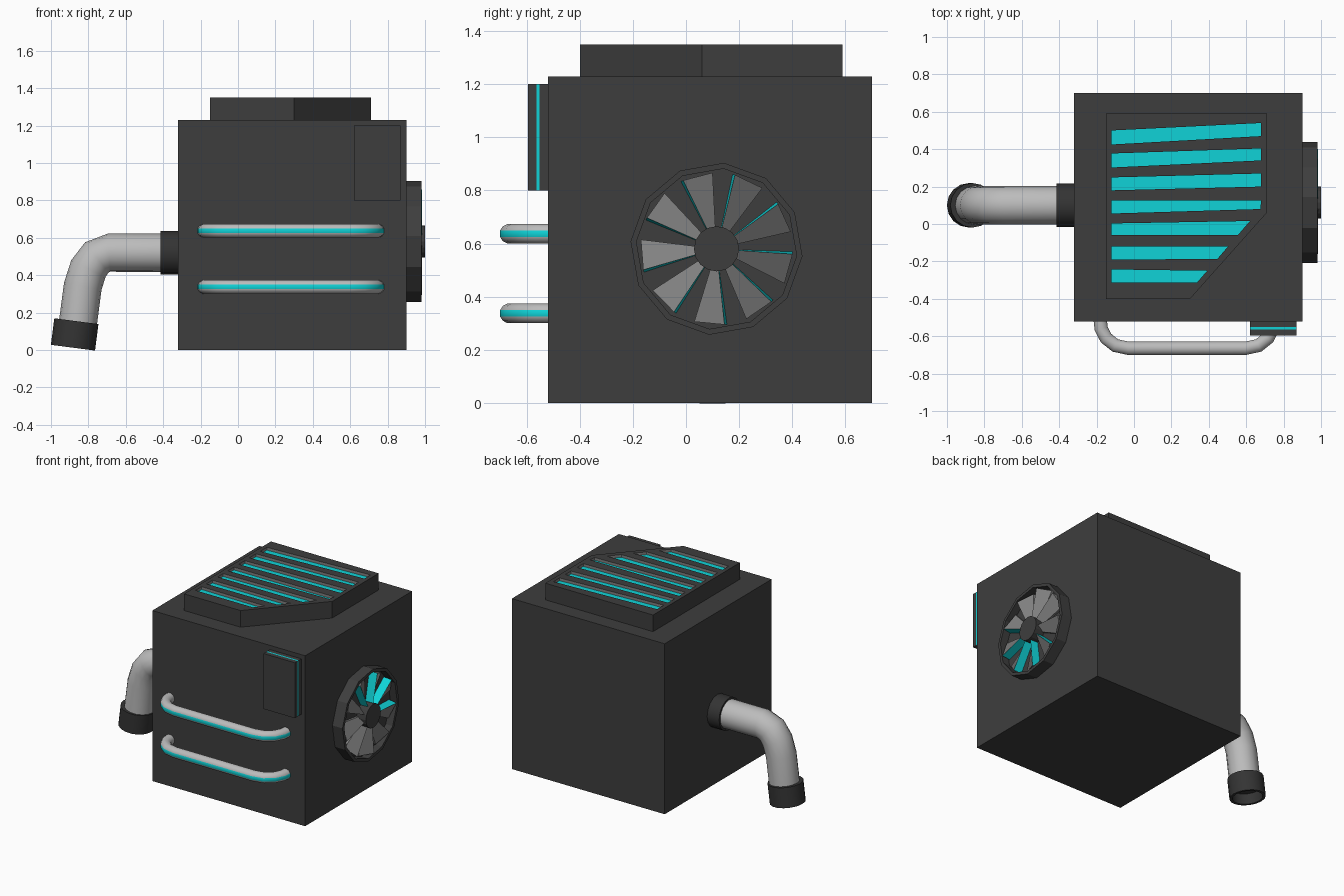
import bpy, bmesh, math
from mathutils import Vector

if "Cube" in bpy.data.objects:
    bpy.data.objects.remove(bpy.data.objects["Cube"])

X, Y, Z = Vector((1, 0, 0)), Vector((0, 1, 0)), Vector((0, 0, 1))


def material(name, r, g, b):
    m = bpy.data.materials.new(name)
    m.diffuse_color = (r, g, b, 1)
    m.use_nodes = True
    m.node_tree.nodes["Principled BSDF"].inputs["Base Color"].default_value = m.diffuse_color
    return m


DARK = material("dark_grey", 0.048, 0.048, 0.048)
COLLAR = material("charcoal", 0.034, 0.034, 0.034)
LIGHT = material("light_grey", 0.5, 0.5, 0.5)
MID = material("mid_grey", 0.22, 0.22, 0.22)
CYAN = material("cyan", 0.005, 0.65, 0.68)


def finish(name, bm, mats, smooth=False, recalc=True):
    bmesh.ops.remove_doubles(bm, verts=bm.verts, dist=1e-5)
    if recalc:
        bmesh.ops.recalc_face_normals(bm, faces=bm.faces)
    me = bpy.data.meshes.new(name)
    bm.to_mesh(me)
    bm.free()
    for m in mats:
        me.materials.append(m)
    ob = bpy.data.objects.new(name, me)
    bpy.context.collection.objects.link(ob)
    if smooth:
        bpy.ops.object.select_all(action='DESELECT')
        ob.select_set(True)
        bpy.context.view_layer.objects.active = ob
        bpy.ops.object.shade_smooth_by_angle(angle=math.radians(40))
    return ob


def box(name, lo, hi, mat):
    bm = bmesh.new()
    bmesh.ops.create_cube(bm, size=1)
    for v in bm.verts:
        v.co = [(a + b) / 2 + c * (b - a) for a, b, c in zip(lo, hi, v.co)]
    return finish(name, bm, [mat])


def skin(bm, rings):
    """Bridge consecutive closed rings of points; returns the last face of each band."""
    vs = [[bm.verts.new(p) for p in r] for r in rings]
    seam, n = [], len(rings[0])
    for a, b in zip(vs, vs[1:]):
        for i in range(n):
            j = (i + 1) % n
            f = bm.faces.new((a[i], a[j], b[j], b[i]))
        seam.append(f)
    return seam, vs


def lathe(name, profile, origin, axis, u, sides, mat, phase=0, smooth=False):
    axis = axis.normalized()
    v = axis.cross(u)
    rings = []
    for r, t in profile:
        r = max(r, 0.0005)
        rings.append([Vector(origin) + axis * t + r * (u * math.cos(a) + v * math.sin(a))
                      for a in (phase + math.tau * i / sides for i in range(sides))])
    bm = bmesh.new()
    skin(bm, rings)
    return finish(name, bm, [mat], smooth)


def sweep(name, path, normal, r, angles, mats, stripe=False):
    """Tube along a planar path; the last strip of faces may carry the second material."""
    path = [Vector(p) for p in path]
    rings = []
    for i, p in enumerate(path):
        t = (path[min(i + 1, len(path) - 1)] - path[max(i - 1, 0)]).normalized()
        b = t.cross(normal)
        rings.append([p + r * (b * math.cos(a) + normal * math.sin(a)) for a in angles])
    bm = bmesh.new()
    seam, vs = skin(bm, rings)
    bm.faces.new(vs[0])
    bm.faces.new(vs[-1])
    if stripe:
        for f in seam:
            f.material_index = 1
    return finish(name, bm, mats, True)


# main housing
box("housing", (-0.32, -0.52, 0), (0.90, 0.70, 1.23), DARK)

# side box on the front: dark plates with a glowing layer between
box("control_box_back", (0.62, -0.551, 0.80), (0.87, -0.52, 1.20), DARK)
box("control_box_glow", (0.62, -0.563, 0.80), (0.87, -0.551, 1.20), CYAN)
box("control_box_front", (0.62, -0.595, 0.80), (0.87, -0.563, 1.20), DARK)

# top vent: outline with slanted slots as a filled curve
outline = [(-0.15, -0.40), (0.30, -0.40), (0.71, 0.06), (0.71, 0.59), (-0.15, 0.59)]
# slot edges: left bottom, left top, right bottom, right top
slots = [(0.425, 0.50, 0.47, 0.54), (0.302, 0.377, 0.34, 0.404), (0.18, 0.249, 0.20, 0.27),
         (0.056, 0.126, 0.08, 0.126), (-0.06, 0.003, -0.058, 0.016),
         (-0.19, -0.12, -0.187, -0.12), (-0.313, -0.243, -0.313, -0.25)]


def right_x(y):
    return min(0.68, 0.62 - 0.86 * (0.016 - y))


loops = [outline]
for lb, lt, rb, rt in slots:
    loops.append([(-0.12, lb), (right_x(rb), rb), (right_x(rt), rt), (-0.12, lt)])
cu = bpy.data.curves.new("vent_outline", 'CURVE')
cu.dimensions = '2D'
cu.fill_mode = 'BOTH'
cu.extrude = 0.06
for loop in loops:
    s = cu.splines.new('POLY')
    s.points.add(len(loop) - 1)
    for p, (x, y) in zip(s.points, loop):
        p.co = (x, y, 0, 1)
    s.use_cyclic_u = True
tmp = bpy.data.objects.new("vent_outline", cu)
bpy.context.collection.objects.link(tmp)
bpy.context.view_layer.update()
me = bpy.data.meshes.new_from_object(tmp.evaluated_get(bpy.context.evaluated_depsgraph_get()))
bpy.data.objects.remove(tmp)
bm = bmesh.new()
bm.from_mesh(me)
bmesh.ops.remove_doubles(bm, verts=bm.verts, dist=1e-5)
bmesh.ops.recalc_face_normals(bm, faces=bm.faces)
for f in bm.faces:
    f.smooth = False
    c = f.calc_center_median()
    inside = -0.14 < c.x < 0.70 and -0.39 < c.y < 0.58 and c.x < right_x(c.y) + 0.015
    f.material_index = 1 if abs(f.normal.z) < 0.5 and inside else 0
for v in bm.verts:
    v.co.z += 1.29
finish("top_vent", bm, [DARK, MID])

# glowing plate under the slots
bm = bmesh.new()
inner = [(-0.135, -0.35), (0.31, -0.35), (0.695, 0.09), (0.695, 0.57), (-0.135, 0.57)]
bm.faces.new([bm.verts.new((x, y, 1.33)) for x, y in inner])
finish("vent_glow", bm, [CYAN], recalc=False)

# fan ring, hub and blades on the right side
C = Vector((0.90, 0.115, 0.58))
lathe("fan_ring", [(0.325, 0), (0.325, 0.08), (0.303, 0.08), (0.303, 0.025), (0, 0.025)],
      C, X, Y, 12, DARK, math.radians(25))
lathe("fan_hub", [(0.085, 0.02), (0.085, 0.10), (0, 0.10)], C, X, Y, 16, DARK)


def polar(r, deg, x):
    a = math.radians(deg)
    return C + Vector((x, r * math.cos(a), r * math.sin(a)))


bm = bmesh.new()
for k in range(9):
    a = 36 + 40 * k
    lo, hi = [], []
    for r, d0, d1 in ((0.075, -23, 0), (0.287, -23, 0)):
        lo += [bm.verts.new(polar(r, a + d0, 0.02)), bm.verts.new(polar(r, a + d1 + 2, 0.02))]
        hi += [bm.verts.new(polar(r, a + d0, 0.04)), bm.verts.new(polar(r, a + d1, 0.085))]
    order = (0, 1, 3, 2)
    bm.faces.new([hi[i] for i in order])
    bm.faces.new([lo[i] for i in order])
    for i, j in ((0, 1), (1, 3), (3, 2), (2, 0)):
        f = bm.faces.new((lo[i], lo[j], hi[j], hi[i]))
        f.material_index = 1 if (i, j) == (1, 3) else 0
finish("fan_blades", bm, [MID, CYAN])

# front rails with a glowing outer stripe
half = [(-0.182, -0.50), (-0.176, -0.56), (-0.15, -0.61), (-0.10, -0.65), (-0.03, -0.665)]
rail = half + [(0.566 - x, y) for x, y in reversed(half)]
stripe_angles = [math.radians(19 + i * 322 / 11) for i in range(12)]
for name, z in (("upper_rail", 0.637), ("lower_rail", 0.337)):
    sweep(name, [(x, y, z) for x, y in rail], Z, 0.0375, stripe_angles, [LIGHT, CYAN], True)

# exhaust pipe on the left side with collars
pipe = [(-0.38, 0.52), (-0.69, 0.52), (-0.755, 0.495), (-0.80, 0.435), (-0.83, 0.34),
        (-0.853, 0.165), (-0.862, 0.10)]
sweep("exhaust_pipe", [(x, 0.10, z) for x, z in pipe], Y, 0.102,
      [math.tau * i / 16 for i in range(16)], [LIGHT])
lathe("pipe_collar", [(0.116, 0), (0.116, 0.095), (0.09, 0.095)], (-0.32, 0.10, 0.52),
      -X, Y, 16, COLLAR, smooth=True)
lathe("pipe_nozzle", [(0.09, 0), (0.119, 0), (0.119, 0.143), (0.1, 0.143), (0.1, 0.07), (0, 0.07)],
      (-0.864, 0.10, 0.154), Vector((-0.13, 0, -1)), Y, 16, COLLAR, smooth=True)
